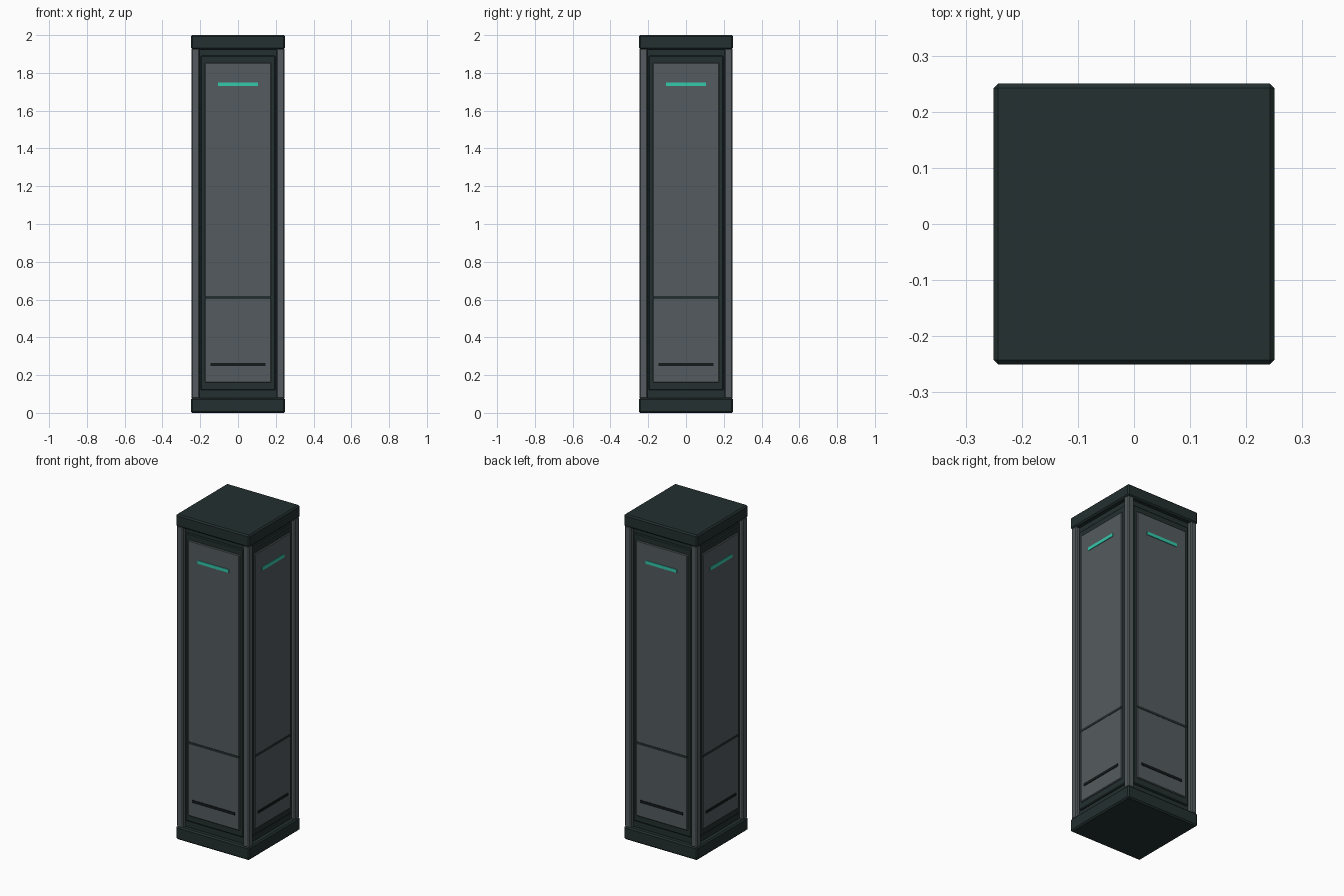
import bpy, math
from mathutils import Matrix

if "Cube" in bpy.data.objects:
    bpy.data.objects.remove(bpy.data.objects["Cube"])


def material(name, rgb):
    m = bpy.data.materials.new(name)
    m.diffuse_color = (*rgb, 1)
    m.use_nodes = True
    m.node_tree.nodes["Principled BSDF"].inputs["Base Color"].default_value = m.diffuse_color
    return m


DARK = material("dark green metal", (0.017, 0.029, 0.029))
GREY = material("grey panel", (0.088, 0.105, 0.112))
BLACK = material("black slot", (0.007, 0.010, 0.011))
TEAL = material("teal light", (0.035, 0.58, 0.41))


def box(name, lo, hi, mat, bevel=0.0, turn=0):
    """Box from corner to corner, bevelled, turned about z by quarter turns."""
    bpy.ops.mesh.primitive_cube_add(size=1)
    o = bpy.context.object
    o.name = name
    size = [b - a for a, b in zip(lo, hi)]
    mid = [(a + b) / 2 for a, b in zip(lo, hi)]
    o.data.transform(Matrix.Translation(mid) @ Matrix.Diagonal((*size, 1)))
    o.data.transform(Matrix.Rotation(turn * math.pi / 2, 4, 'Z'))
    o.data.materials.append(mat)
    if bevel:
        b = o.modifiers.new("bevel", 'BEVEL')
        b.width = bevel
        b.segments = 1
    return o


# base, cap and inner body
box("base", (-0.25, -0.25, 0), (0.25, 0.25, 0.08), DARK, 0.008)
box("cap", (-0.25, -0.25, 1.925), (0.25, 0.25, 2.0), DARK, 0.008)
box("body", (-0.22, -0.22, 0.07), (0.22, 0.22, 1.935), DARK)

# four identical sides
for k, side in enumerate(("front", "right", "back", "left")):
    box(side + "_corner_post", (0.204, -0.246, 0.075), (0.246, -0.204, 1.93), GREY, 0.006, k)
    box(side + "_frame", (-0.198, -0.23, 0.12), (0.198, -0.21, 1.892), DARK, 0.005, k)
    box(side + "_panel", (-0.175, -0.238, 0.16), (0.175, -0.215, 1.855), GREY, 0.004, k)
    box(side + "_seam", (-0.175, -0.24, 0.604), (0.175, -0.232, 0.618), DARK, 0, k)
    box(side + "_slot", (-0.145, -0.241, 0.248), (0.145, -0.233, 0.265), BLACK, 0, k)
    box(side + "_light", (-0.105, -0.242, 1.73), (0.105, -0.234, 1.75), TEAL, 0, k)
